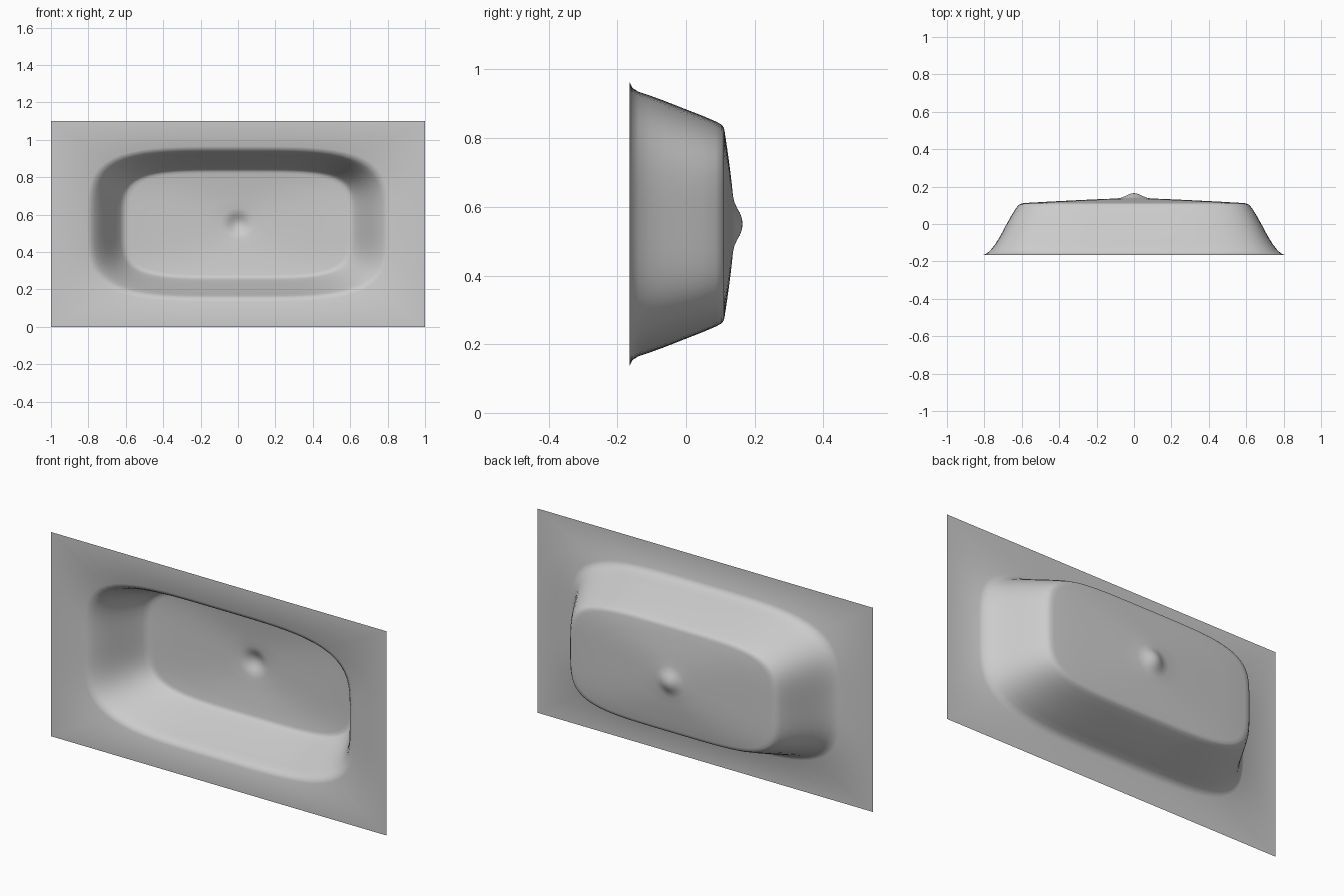
import bpy, bmesh
from math import cos, sin, pi, radians

if "Cube" in bpy.data.objects:
    bpy.data.objects.remove(bpy.data.objects["Cube"])

SEGMENTS = 96          # multiple of 8, so that the rim corners are hit exactly
CENTRE_Z = 0.55

# Nested rings from rim to drain: half width, half height, squareness, depth y
RINGS = [
    (1.00, 0.550, None, -0.165),   # rectangular rim
    (0.805, 0.415, 4.0, -0.165),   # lip of the basin
    (0.785, 0.396, 4.0, -0.156),
    (0.765, 0.385, 4.0, -0.138),
    (0.740, 0.374, 4.0, -0.105),   # sloping wall
    (0.715, 0.359, 4.0, -0.064),
    (0.685, 0.337, 4.1, -0.008),
    (0.655, 0.316, 4.2, 0.046),
    (0.630, 0.299, 4.3, 0.086),
    (0.615, 0.290, 4.4, 0.103),
    (0.600, 0.281, 4.5, 0.110),    # edge of the floor
    (0.580, 0.270, 4.5, 0.1125),
    (0.450, 0.220, 3.8, 0.120),    # gently sloping floor
    (0.300, 0.165, 3.0, 0.1275),
    (0.180, 0.120, 2.4, 0.133),
    (0.095, 0.085, 2.0, 0.1365),   # drain dimple
    (0.070, 0.066, 2.0, 0.140),
    (0.050, 0.048, 2.0, 0.148),
    (0.032, 0.032, 2.0, 0.157),
    (0.016, 0.016, 2.0, 0.163),
]


def ring_point(t, hx, hz, n, y):
    c, s = cos(t), sin(t)
    if n is None:
        r = 1 / max(abs(c), abs(s))
    else:
        r = (abs(c) ** n + abs(s) ** n) ** (-1 / n)
    return (hx * r * c, y, CENTRE_Z + hz * r * s)


bm = bmesh.new()
loops = [[bm.verts.new(ring_point(2 * pi * i / SEGMENTS, *ring))
          for i in range(SEGMENTS)] for ring in RINGS]

# Bridge neighbouring rings
for outer, inner in zip(loops, loops[1:]):
    for i in range(SEGMENTS):
        j = (i + 1) % SEGMENTS
        bm.faces.new((outer[i], outer[j], inner[j], inner[i]))

# Close the drain dimple
tip = bm.verts.new((0, 0.165, CENTRE_Z))
for i in range(SEGMENTS):
    bm.faces.new((loops[-1][i], loops[-1][(i + 1) % SEGMENTS], tip))

mesh = bpy.data.meshes.new("basin")
bm.to_mesh(mesh)
bm.free()
basin = bpy.data.objects.new("basin", mesh)
bpy.context.collection.objects.link(basin)
bpy.context.view_layer.objects.active = basin
basin.select_set(True)
bpy.ops.object.shade_smooth_by_angle(angle=radians(35))
